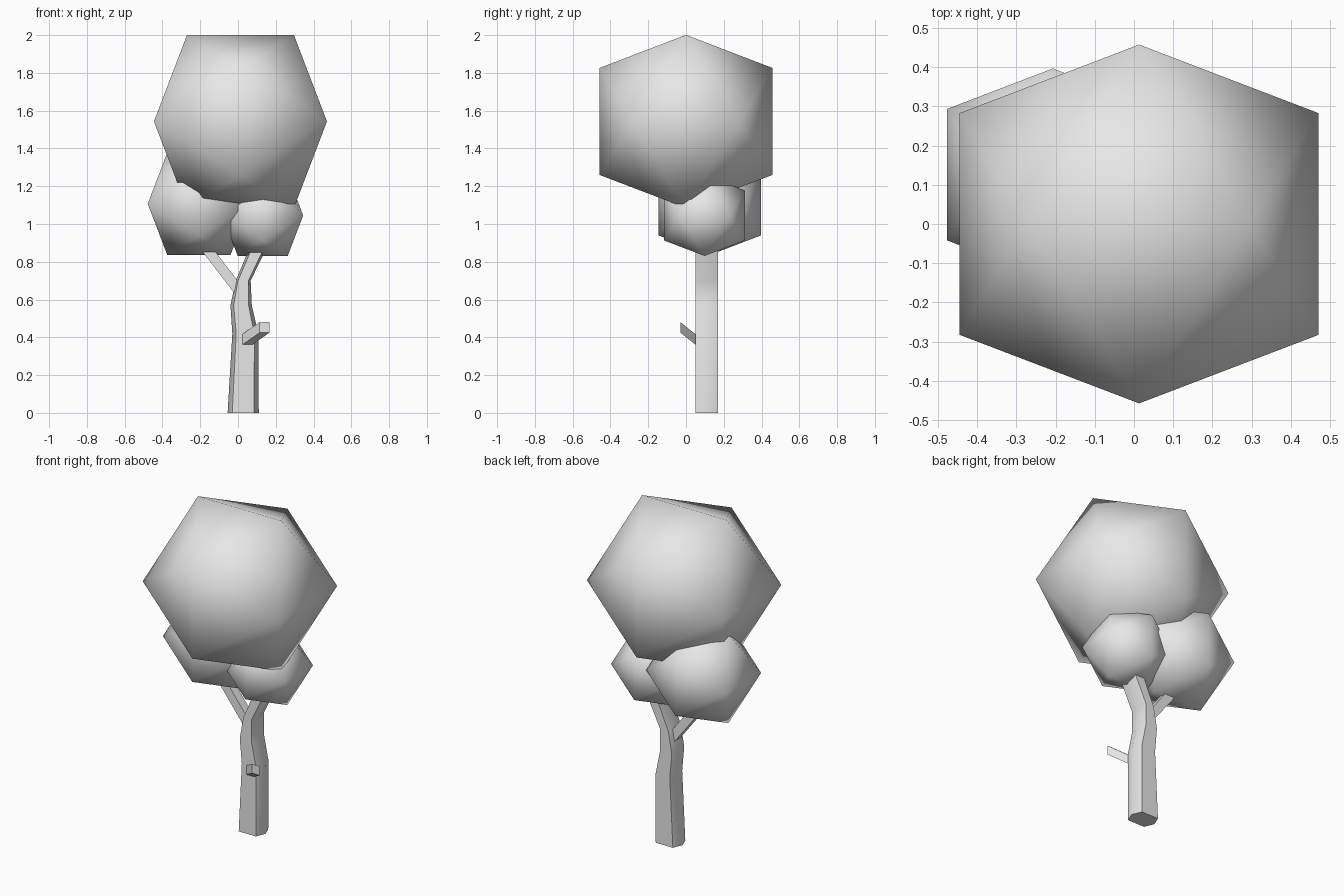
import bpy, bmesh, math
from mathutils import Vector

cube = bpy.data.objects.get("Cube")
if cube:
    bpy.data.objects.remove(cube, do_unlink=True)

grey = bpy.data.materials.new("light_grey")
grey.use_nodes = True
colour = (0.8, 0.8, 0.8, 1)
grey.diffuse_color = colour
grey.node_tree.nodes["Principled BSDF"].inputs["Base Color"].default_value = colour


def finish(name, bm, angle):
    """Turn a bmesh into a named, shaded object."""
    bmesh.ops.recalc_face_normals(bm, faces=bm.faces)
    mesh = bpy.data.meshes.new(name)
    bm.to_mesh(mesh)
    bm.free()
    mesh.materials.append(grey)
    obj = bpy.data.objects.new(name, mesh)
    bpy.context.collection.objects.link(obj)
    bpy.ops.object.select_all(action="DESELECT")
    obj.select_set(True)
    bpy.context.view_layer.objects.active = obj
    bpy.ops.object.shade_smooth_by_angle(angle=math.radians(angle))


def loft(name, rings, angle):
    """Skin a list of matching point rings and cap both ends."""
    bm = bmesh.new()
    loops = [[bm.verts.new(p) for p in ring] for ring in rings]
    n = len(loops[0])
    for a, b in zip(loops, loops[1:]):
        for i in range(n):
            j = (i + 1) % n
            bm.faces.new((a[i], a[j], b[j], b[i]))
    bm.faces.new(loops[0])
    bm.faces.new(loops[-1])
    finish(name, bm, angle)


def crown(name, centre, half):
    """Icosahedron with its top edge along x; half is its z reach."""
    short = half / ((1 + math.sqrt(5)) / 2)
    bm = bmesh.new()
    for s in (-short, short):
        for t in (-half, half):
            for p in ((s, 0, t), (0, t, s), (t, s, 0)):
                bm.verts.new(Vector(centre) + Vector(p))
    bmesh.ops.convex_hull(bm, input=bm.verts)
    finish(name, bm, 60)


# Leaf crowns
crown("large_crown", (0.013, 0, 1.543), 0.458)
crown("right_crown", (-0.207, 0.126, 1.107), 0.271)
crown("left_crown", (0.131, 0.098, 1.045), 0.214)

# Six-sided bending trunk: height, left edge, right edge
FRONT, MID, BACK = 0.05, 0.11, 0.17
trunk = []
for z, x0, x1 in ((0, -0.055, 0.11), (0.42, -0.03, 0.107), (0.57, -0.04, 0.073),
                  (0.7, -0.012, 0.067), (0.86, 0.055, 0.145), (0.95, 0.06, 0.15)):
    inset = 0.15 * (x1 - x0)
    trunk.append([(x0, MID, z), (x0 + inset, FRONT, z), (x1 - inset, FRONT, z),
                  (x1, MID, z), (x1 - inset, BACK, z), (x0 + inset, BACK, z)])
loft("trunk", trunk, 45)

# Slanted upper branch reaching into the right crown
w = 0.027
axis = Vector((-0.62, 0, 0.78))
across = Vector((0.78, 0, 0.62)) * w
depth = Vector((0, w, 0))
rings = []
for c in (Vector((0.01, MID, 0.64)), Vector((-0.19, MID, 0.9))):
    rings.append([c + across + depth, c + across - depth,
                  c - across - depth, c - across + depth])
loft("upper_branch", rings, 30)

# Short stub branch on the front
stub = []
for x, y, z in ((0.0, 0.07, 0.345), (0.115, -0.03, 0.425)):
    stub.append([(x, y, z), (x + 0.052, y, z),
                 (x + 0.052, y, z + 0.056), (x, y, z + 0.056)])
loft("stub_branch", stub, 30)
